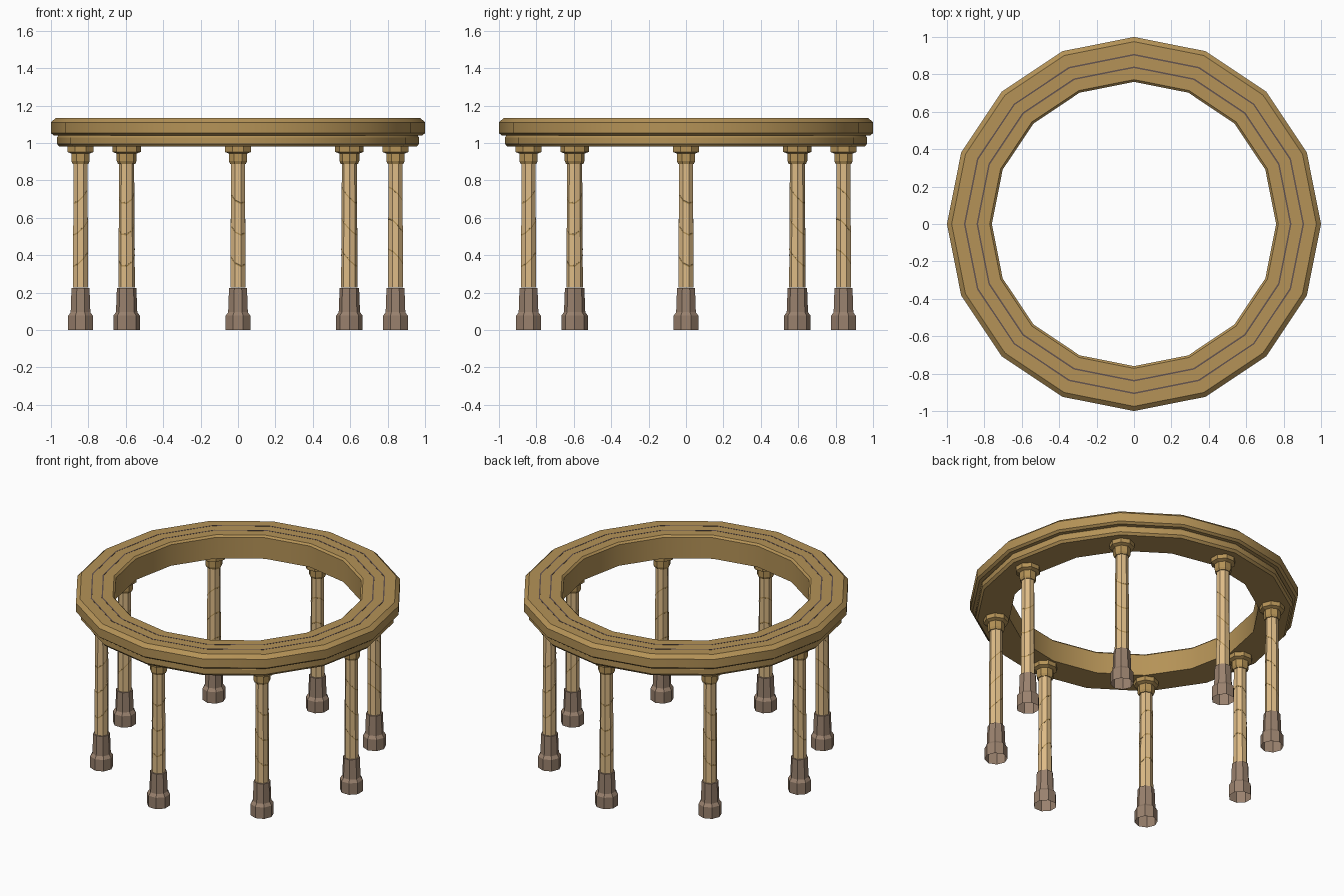
import bpy, bmesh
from math import pi, sin, cos

if "Cube" in bpy.data.objects:
    bpy.data.objects.remove(bpy.data.objects["Cube"])


def material(name, rgb):
    m = bpy.data.materials.new(name)
    m.use_nodes = True
    color = (*rgb, 1)
    m.diffuse_color = color
    bsdf = m.node_tree.nodes["Principled BSDF"]
    bsdf.inputs["Base Color"].default_value = color
    bsdf.inputs["Roughness"].default_value = 0.8
    return m


golden_wood = material("golden wood", (0.46, 0.29, 0.095))
pale_wood = material("pale wood", (0.73, 0.50, 0.24))
brown_stone = material("brown stone", (0.32, 0.22, 0.155))
dark_inlay = material("dark inlay", (0.13, 0.09, 0.08))


def lathe(name, profile, sides, turn, mat, closed=False, bottom=True,
          place=(0, 0, 0), shear=None):
    """Spin (radius, height) points; closed joins the profile's ends, otherwise they are capped."""
    bm = bmesh.new()
    rings = []
    for r, z in profile:
        ring = []
        for i in range(sides):
            a = turn + 2 * pi * i / sides
            x, y = r * cos(a), r * sin(a)
            dz = shear[0] * x + shear[1] * y if shear else 0
            ring.append(bm.verts.new((x, y, z + dz)))
        rings.append(ring)
    pairs = list(zip(rings, rings[1:]))
    if closed:
        pairs.append((rings[-1], rings[0]))
    else:
        bm.faces.new(rings[-1])
        if bottom:
            bm.faces.new(rings[0])
    for low, high in pairs:
        for i in range(sides):
            j = (i + 1) % sides
            bm.faces.new((low[i], low[j], high[j], high[i]))
    bmesh.ops.recalc_face_normals(bm, faces=bm.faces)
    mesh = bpy.data.meshes.new(name)
    bm.to_mesh(mesh)
    bm.free()
    mesh.materials.append(mat)
    ob = bpy.data.objects.new(name, mesh)
    ob.location = place
    bpy.context.collection.objects.link(ob)
    return ob


def soften(ob):
    bpy.ops.object.select_all(action="DESELECT")
    ob.select_set(True)
    bpy.context.view_layer.objects.active = ob
    bpy.ops.object.shade_smooth_by_angle(angle=pi / 6)


# Ring beam: wide upper tier over a narrower lower tier
SIDES, TOP = 16, 1.133
upper = [(0.76, 1.04), (0.985, 1.04), (1, 1.052), (1, 1.11),
         (0.975, TOP), (0.772, TOP), (0.76, 1.121)]
lower = [(0.76, 0.98), (0.955, 0.98), (0.968, 0.995), (0.968, 1.028),
         (0.96, 1.04), (0.76, 1.04)]
soften(lathe("upper_ring", upper, SIDES, 0, golden_wood, closed=True))
soften(lathe("lower_ring", lower, SIDES, 0, golden_wood, closed=True))

# Inlaid lines on the top
for name, r in (("outer_inlay", 0.905), ("inner_inlay", 0.838)):
    strip = [(r - 0.004, TOP - 0.002), (r + 0.004, TOP - 0.002),
             (r + 0.004, TOP + 0.001), (r - 0.004, TOP + 0.001)]
    lathe(name, strip, SIDES, 0, dark_inlay, closed=True)

# Eight columns on open-bottomed feet
foot = [(0.071, 0), (0.071, 0.076), (0.057, 0.095), (0.052, 0.225)]
shaft = [(0.044, 0.226), (0.040, 0.905)]
capital = [(0.046, 0.888), (0.053, 0.903), (0.053, 0.943),
           (0.076, 0.952), (0.076, 0.982)]
for i in range(8):
    a = i * pi / 4
    out = (cos(a), sin(a))
    place = (0.842 * out[0], 0.842 * out[1], 0)
    turn = 0 if i % 2 else pi / 8
    lathe(f"column_foot_{i + 1}", foot, 8, turn, brown_stone, bottom=False, place=place)
    lathe(f"column_shaft_{i + 1}", shaft, 8, turn, pale_wood, place=place)
    lathe(f"column_capital_{i + 1}", capital, 8, turn, golden_wood, place=place)

    # Slanted bands, lowest on the outer side of the shaft
    slope = (-0.95 * out[0] + 0.5 * out[1], -0.95 * out[1] - 0.5 * out[0])
    for k in range(3):
        z = 0.386 + 0.167 * k
        r = 0.0435 - 0.006 * (z - 0.22)
        band = [(r - 0.004, z - 0.004), (r + 0.0012, z - 0.004),
                (r + 0.0012, z + 0.004), (r - 0.004, z + 0.004)]
        lathe(f"column_band_{i + 1}_{k + 1}", band, 8, turn, golden_wood,
              closed=True, place=place, shear=slope)
